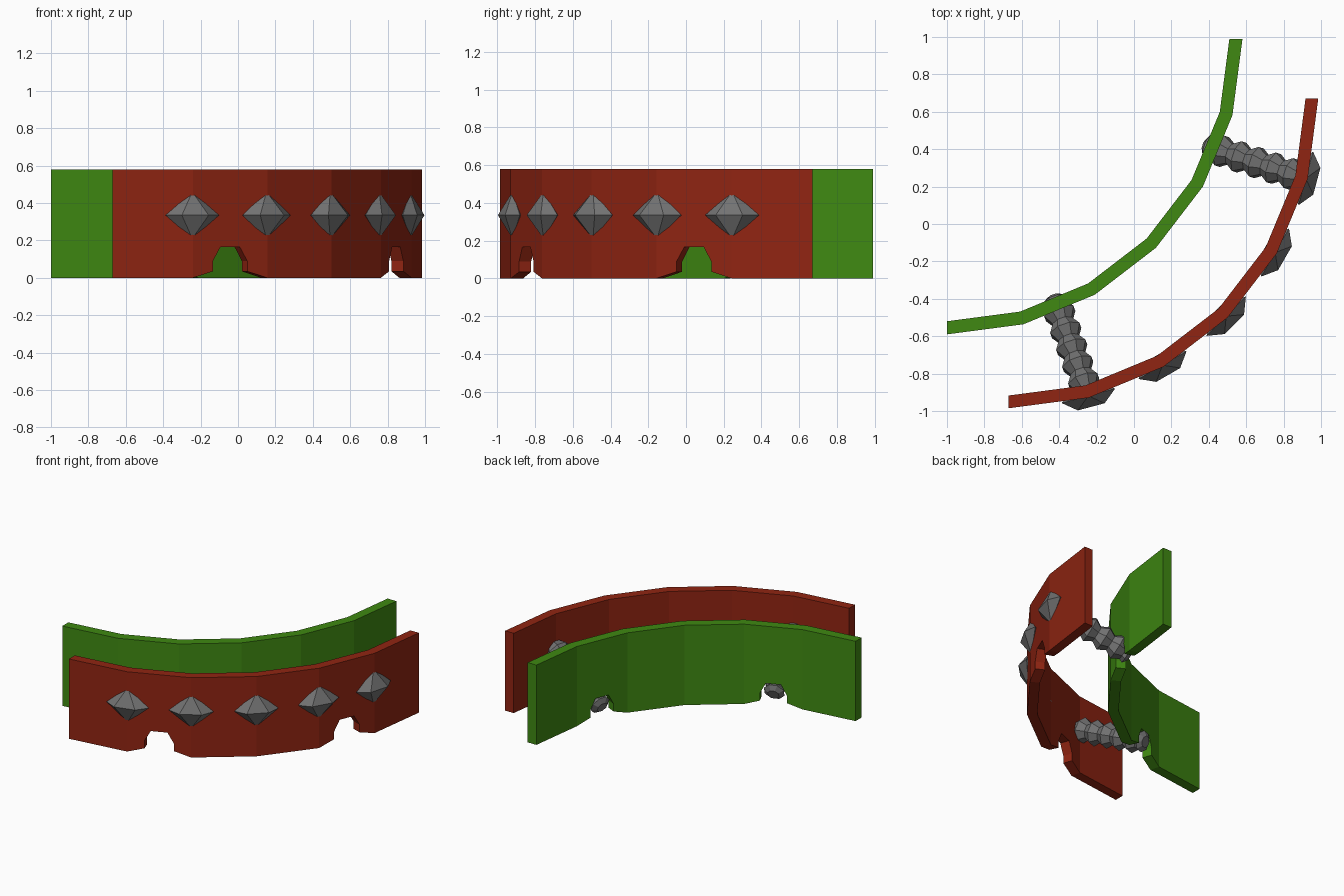
import bpy, bmesh, math
from mathutils import Vector

if "Cube" in bpy.data.objects:
    bpy.data.objects.remove(bpy.data.objects["Cube"])

H = 0.58                      # wall height
STEP = math.radians(15)       # each wall is six flat panels of 15 degrees


def material(name, rgb):
    m = bpy.data.materials.new(name)
    m.diffuse_color = (*rgb, 1)
    m.use_nodes = True
    m.node_tree.nodes["Principled BSDF"].inputs["Base Color"].default_value = m.diffuse_color
    return m


RED = material("red", (0.28, 0.018, 0.006))
GREEN = material("green", (0.05, 0.25, 0.006))
GREY = material("dark grey", (0.17, 0.17, 0.17))


def finish(name, bm, mat):
    bmesh.ops.remove_doubles(bm, verts=bm.verts, dist=1e-4)
    bmesh.ops.recalc_face_normals(bm, faces=bm.faces)
    me = bpy.data.meshes.new(name)
    bm.to_mesh(me)
    bm.free()
    me.materials.append(mat)
    ob = bpy.data.objects.new(name, me)
    bpy.context.collection.objects.link(ob)
    return ob


def polar(c, r, a, z=0.0):
    return Vector((c[0] + r * math.cos(a), c[1] + r * math.sin(a), z))


PLAIN = [(0, 0), (1, 0)]
NOTCH = [(0, 0), (.27, .035), (.27, .09), (.37, .165),
         (.63, .165), (.73, .09), (.73, .035), (1, 0)]


def wall(name, centre, r_in, r_out, mat):
    """Quarter ring of flat panels, with arched notches under panels 2 and 5."""
    bm = bmesh.new()
    for i in range(6):
        a0 = -math.pi / 2 + i * STEP
        outline = (NOTCH if i in (1, 4) else PLAIN) + [(1, H), (0, H)]
        sides = []
        for r in (r_in, r_out):
            p, q = polar(centre, r, a0), polar(centre, r, a0 + STEP)
            sides.append([bm.verts.new(p.lerp(q, u) + Vector((0, 0, z))) for u, z in outline])
            bm.faces.new(sides[-1])
        n = len(outline)
        for k in range(n):
            # skip internal joints between neighbouring panels
            if (k == n - 3 and i < 5) or (k == n - 1 and i > 0):
                continue
            j = (k + 1) % n
            bm.faces.new((sides[0][k], sides[0][j], sides[1][j], sides[1][k]))
    return finish(name, bm, mat)


RC, GC = (-0.67, 0.67), (-1.0, 0.99)
wall("front_wall", RC, 1.587, 1.655, RED)
wall("rear_wall", GC, 1.51, 1.58, GREEN)


def stud(name, angle):
    """Flattened six-sided double pyramid set into the front wall."""
    c = polar(RC, 1.645, angle, 0.335)
    n = Vector((math.cos(angle), math.sin(angle), 0))
    t = Vector((-n.y, n.x, 0))
    bm = bmesh.new()
    ring = []
    for k in range(6):
        b = k * math.pi / 3
        ring.append(bm.verts.new(c + t * 0.148 * math.cos(b) + n * 0.07 * math.sin(b)))
    for dz in (0.125, -0.125):
        tip = bm.verts.new(c + Vector((0, 0, dz)))
        for k in range(6):
            bm.faces.new((ring[k], ring[(k + 1) % 6], tip))
    finish(name, bm, GREY)


for i in range(1, 6):
    stud(f"stud_{i}", -math.pi / 2 + i * STEP)


def screw(name, start, end):
    """Ridged eight-sided rod sloping from the front wall to a rear notch."""
    axis = end - start
    length = axis.length
    axis.normalize()
    u = axis.cross(Vector((0, 0, 1))).normalized()
    v = axis.cross(u)
    teeth, pitch = 5, (length - 0.05) / 5
    profile = []
    for k in range(teeth):
        profile += [(k * pitch, 0.058), ((k + 0.5) * pitch, 0.09)]
    profile += [(length - 0.05, 0.06), (length - 0.025, 0.073), (length, 0.04)]
    bm = bmesh.new()
    rings = [[bm.verts.new(start + axis * s + r * (u * math.cos(b) + v * math.sin(b)))
              for b in (math.pi / 8 + m * math.pi / 4 for m in range(8))]
             for s, r in profile]
    for a, b in zip(rings, rings[1:]):
        for k in range(8):
            j = (k + 1) % 8
            bm.faces.new((a[k], a[j], b[j], b[k]))
    bm.faces.new(rings[0])
    bm.faces.new(rings[-1])
    finish(name, bm, GREY)


# the two rods mirror each other across the diagonal
for name, a_red, a_green in (("left_screw", -75, -67.5), ("right_screw", -15, -22.5)):
    screw(name, polar(RC, 1.61, math.radians(a_red), 0.335),
          polar(GC, 1.495, math.radians(a_green), 0.088))
